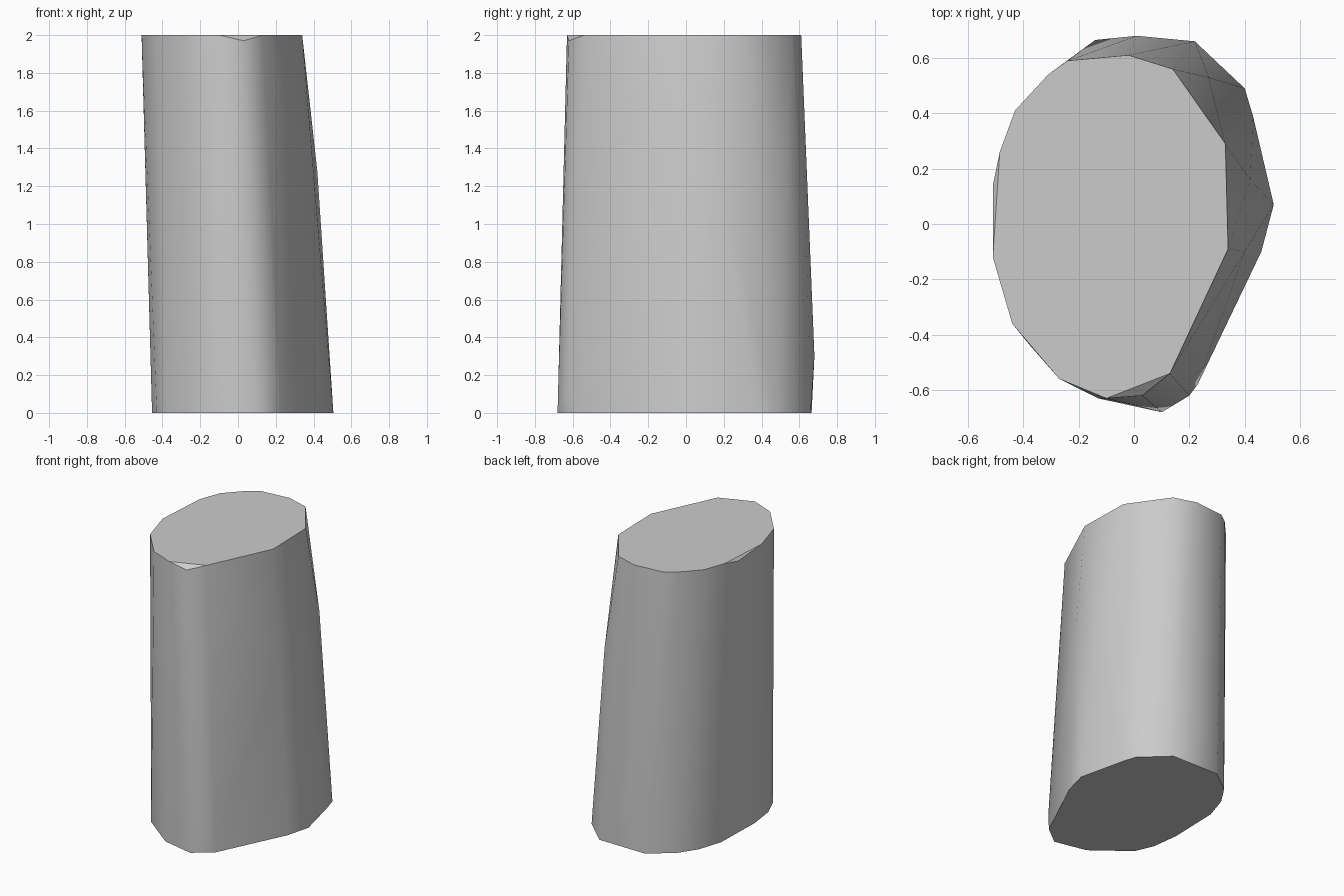
import bpy
import bmesh
import math

cube = bpy.data.objects.get("Cube")
if cube:
    bpy.data.objects.remove(cube, do_unlink=True)

# Outline of the flat top
top = [(-0.02, 0.61), (0.14, 0.56), (0.33, 0.29), (0.34, -0.09), (0.13, -0.54),
       (-0.10, -0.63), (-0.27, -0.56), (-0.44, -0.36), (-0.51, -0.12),
       (-0.485, 0.26), (-0.43, 0.41), (-0.31, 0.54), (-0.24, 0.59)]

# Outline of the flat base
base = [(0.22, 0.66), (0.40, 0.49), (0.43, 0.39), (0.505, 0.07), (0.46, -0.10),
        (0.23, -0.58), (0.10, -0.68), (-0.13, -0.63), (-0.375, -0.44),
        (-0.43, -0.31), (-0.455, -0.12), (-0.445, 0.24), (-0.39, 0.41),
        (-0.305, 0.54), (-0.14, 0.665)]

# Corners between the two ends: bulge, chipped rim, lower corners
between = [(0.27, 0.53, 1.3), (0.42, 0.16, 1.28), (0.40, -0.10, 1.27),
           (0.03, -0.62, 1.97), (-0.51, 0.14, 1.98),
           (0.01, 0.68, 0.3), (0.20, -0.62, 0.15)]

# Stone-like block: the convex skin around all corners
bm = bmesh.new()
corners = [(x, y, 2) for x, y in top] + [(x, y, 0) for x, y in base] + between
for co in corners:
    bm.verts.new(co)
bmesh.ops.convex_hull(bm, input=bm.verts[:])
loose = [v for v in bm.verts if not v.link_faces]
bmesh.ops.delete(bm, geom=loose, context='VERTS')
bmesh.ops.dissolve_limit(bm, angle_limit=math.radians(0.5),
                         verts=bm.verts[:], edges=bm.edges[:])
bmesh.ops.recalc_face_normals(bm, faces=bm.faces[:])

mesh = bpy.data.meshes.new("faceted_column")
bm.to_mesh(mesh)
bm.free()
column = bpy.data.objects.new("faceted_column", mesh)
bpy.context.collection.objects.link(column)

# Plain grey material
grey = bpy.data.materials.new("light_grey")
grey.use_nodes = True
colour = (0.6, 0.6, 0.6, 1)
grey.diffuse_color = colour
for node in grey.node_tree.nodes:
    if node.type == 'BSDF_PRINCIPLED':
        node.inputs["Base Color"].default_value = colour
mesh.materials.append(grey)

# Smooth sides with sharp rims
bpy.ops.object.select_all(action='DESELECT')
column.select_set(True)
bpy.context.view_layer.objects.active = column
bpy.ops.object.shade_smooth_by_angle(angle=math.radians(30))
